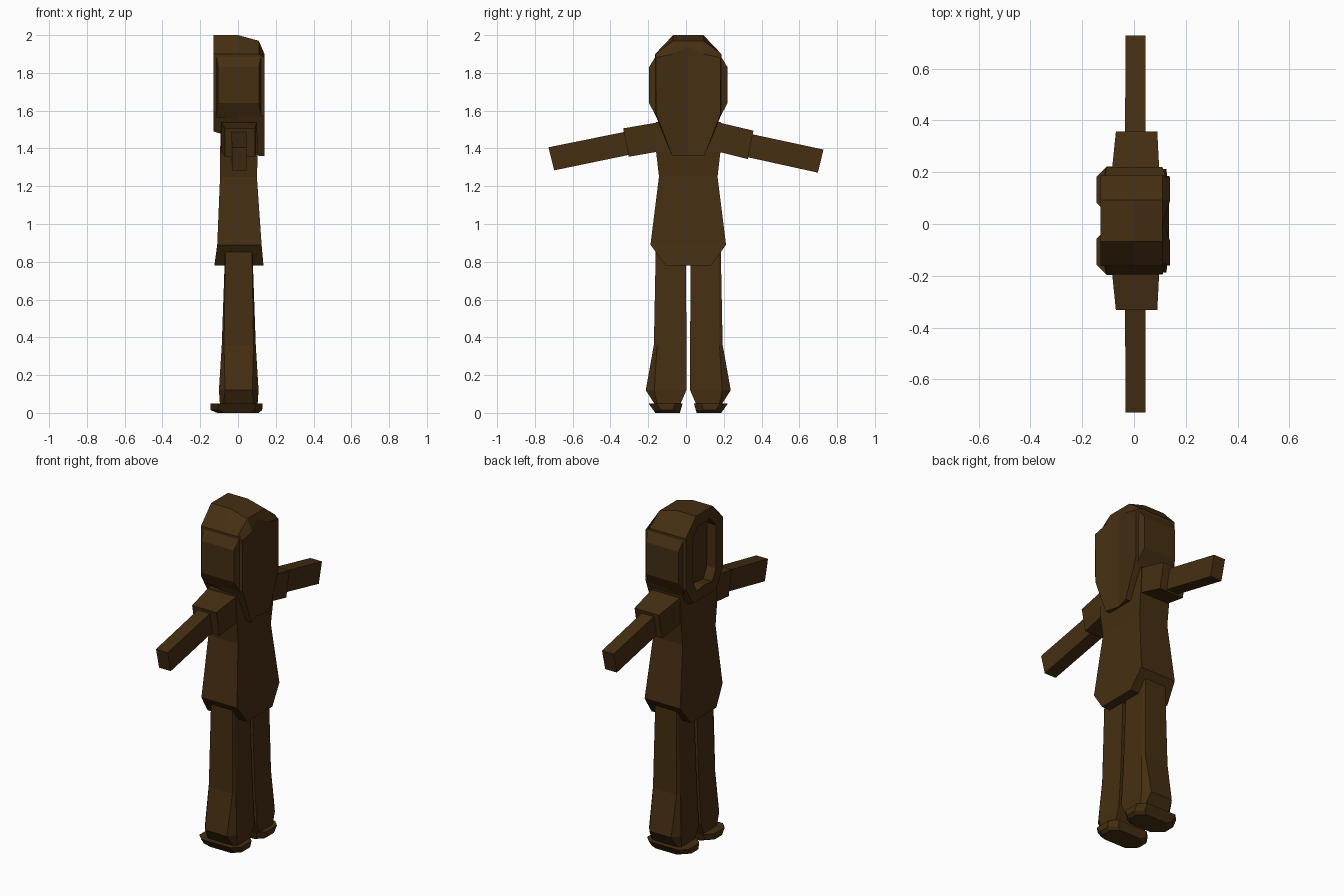
import bpy, bmesh

cube = bpy.data.objects.get("Cube")
if cube:
    bpy.data.objects.remove(cube, do_unlink=True)

brown = bpy.data.materials.new("dark_brown")
brown.use_nodes = True
colour = (0.06, 0.028, 0.006, 1)
brown.diffuse_color = colour
brown.node_tree.nodes["Principled BSDF"].inputs["Base Color"].default_value = colour

MID = 0.012  # centre line of the body across y


def loft(name, rings, edit=None):
    """Skin a row of matching rings and cap both ends."""
    bm = bmesh.new()
    rows = [[bm.verts.new(p) for p in ring] for ring in rings]
    for a, b in zip(rows, rows[1:]):
        for i in range(len(a)):
            j = (i + 1) % len(a)
            bm.faces.new((a[i], a[j], b[j], b[i]))
    first, last = bm.faces.new(rows[0][::-1]), bm.faces.new(rows[-1])
    bmesh.ops.recalc_face_normals(bm, faces=bm.faces)
    if edit:
        edit(bm, first, rows[-1])
    mesh = bpy.data.meshes.new(name)
    bm.to_mesh(mesh)
    bm.free()
    mesh.materials.append(brown)
    obj = bpy.data.objects.new(name, mesh)
    bpy.context.collection.objects.link(obj)
    return obj


def rect_z(z, x0, x1, y0, y1):
    return [(x0, y0, z), (x1, y0, z), (x1, y1, z), (x0, y1, z)]


def rect_y(y, x0, x1, z0, z1, lean=0):
    return [(x0, y - lean, z0), (x1, y - lean, z0), (x1, y, z1), (x0, y, z1)]


# Torso with a flared hem
loft("torso", [rect_z(z, x0, x1, MID - h, MID + h) for z, x0, x1, h in (
    (0.78, -0.125, 0.135, 0.12), (0.89, -0.11, 0.125, 0.2),
    (1.25, -0.095, 0.1, 0.155), (1.38, -0.095, 0.105, 0.17),
    (1.54, -0.09, 0.1, 0.172))])


# Hair: symmetric outlines lofted front to back
def outline(x, half):
    right = [(x, MID + y, z) for y, z in half]
    left = [(x, MID - y, z) for y, z in half[::-1] if y > 0]
    return right + left


def shape_hair(bm, face, back):
    # sunken face opening at the front
    bmesh.ops.inset_region(bm, faces=[face], thickness=0.07, depth=0)
    rim = bmesh.ops.extrude_discrete_faces(bm, faces=[face])["faces"]
    bmesh.ops.translate(bm, vec=(0.06, 0, 0), verts=rim[0].verts[:])
    # parting down the back
    middle = [v for v in back if abs(v.co.y - MID) < 0.001]
    bmesh.ops.connect_verts(bm, verts=middle)
    for v in middle:
        v.co.x -= 0.025


loft("hair", [
    outline(-0.13, [(0, 2.0), (0.08, 2.0), (0.175, 1.9), (0.175, 1.6), (0.11, 1.49), (0, 1.49)]),
    outline(0.0, [(0, 2.0), (0.08, 2.0), (0.175, 1.9), (0.175, 1.58), (0.12, 1.45), (0, 1.45)]),
    outline(0.11, [(0, 1.97), (0.08, 1.97), (0.175, 1.9), (0.175, 1.58), (0.085, 1.36), (0, 1.36)]),
    outline(0.14, [(0, 1.94), (0.08, 1.9), (0.172, 1.88), (0.17, 1.58), (0.085, 1.36), (0, 1.36)]),
], shape_hair)

for side, label in ((1, "back"), (-1, "front")):
    # Raised hair panel over the ear
    loft("hair_panel_" + label, [
        rect_y(MID + side * 0.165, -0.115, 0.125, 1.56, 1.9),
        rect_y(MID + side * 0.208, -0.105, 0.11, 1.64, 1.83)])

    # Sleeve and forearm
    drop = 0.006 * side
    loft("sleeve_" + label, [
        rect_y(MID + side * 0.15, -0.09, 0.1, 1.385, 1.54),
        rect_y(MID + side * 0.345, -0.07, 0.09, 1.35 - drop, 1.5 - drop, side * 0.03)])
    loft("forearm_" + label, [
        rect_y(MID + side * 0.32, -0.035, 0.045, 1.365 - drop, 1.485 - drop, side * 0.03),
        rect_y(side * 0.728, -0.032, 0.045, 1.278 - drop, 1.4 - drop, side * 0.03)])

    # Trouser leg, flared towards the foot
    rings = []
    for z, w, inner, full, narrow, outer in (
            (0.05, 0.1, 0.04, 0.165, 0.08, 0.18), (0.12, 0.105, 0.01, 0.18, 0.072, 0.225),
            (0.36, 0.09, 0.01, 0.165, 0.078, 0.182), (0.87, 0.072, 0.012, 0.16, 0.07, 0.172)):
        half = [(-w, inner), (w, inner), (w, full), (narrow, outer), (-narrow, outer), (-w, full)]
        rings.append([(x + 0.004, MID + side * y, z) for x, y in half])
    loft("leg_" + label, rings)

    # Shoe with clipped corners
    rings = []
    for z, toe, heel, inner, outer in (
            (0, -0.11, 0.11, 0.045, 0.175), (0.015, -0.145, 0.128, 0.04, 0.185),
            (0.05, -0.145, 0.13, 0.03, 0.21)):
        c = 0.04
        half = [(toe, inner + c), (toe + c, inner), (heel - c, inner), (heel, inner + c),
                (heel, outer - c), (heel - c, outer), (toe + c, outer), (toe, outer - c)]
        rings.append([(x, MID + side * y, z) for x, y in half])
    loft("shoe_" + label, rings)
